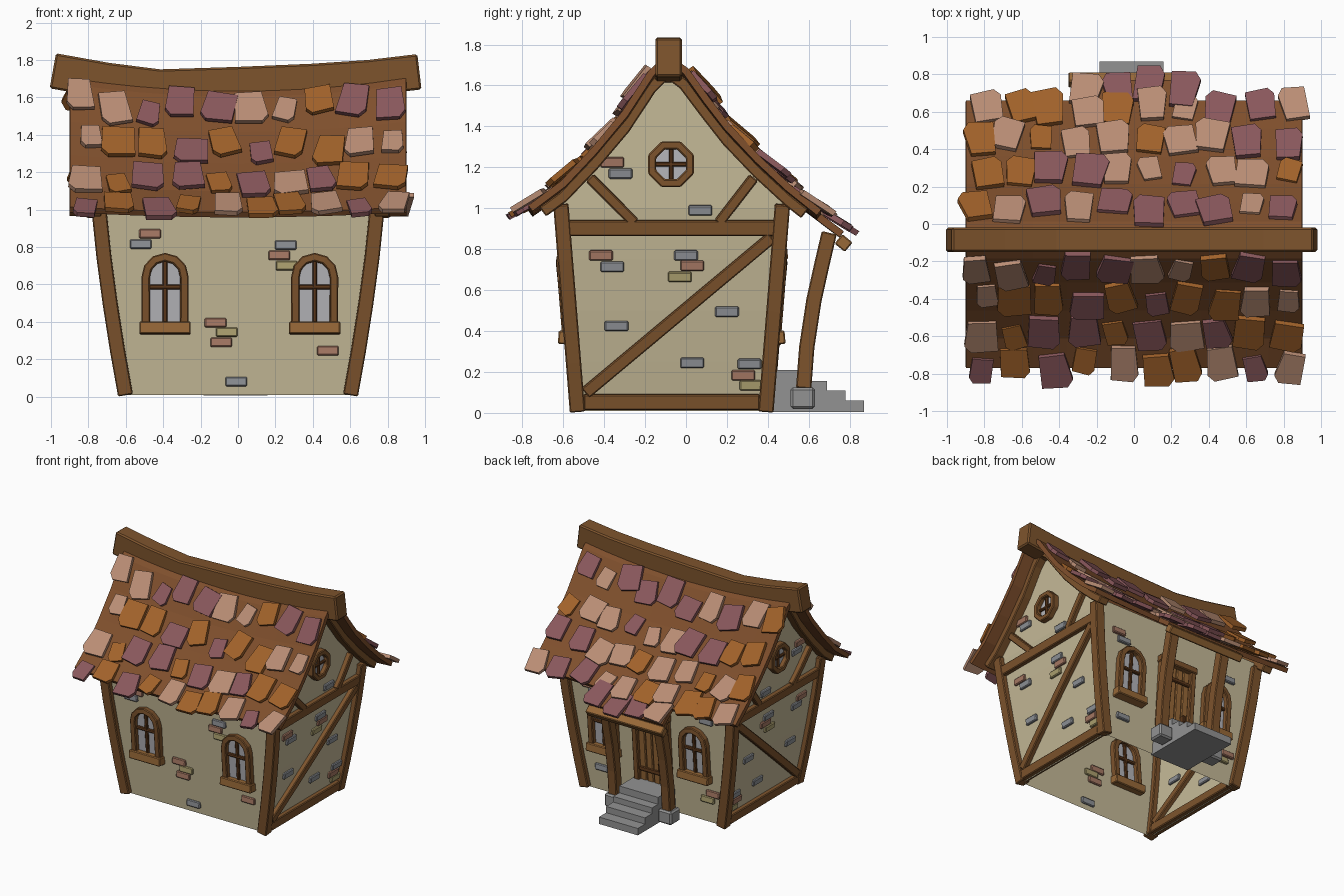
import bpy, bmesh, math, random
from mathutils import Vector as V

if "Cube" in bpy.data.objects:
    bpy.data.objects.remove(bpy.data.objects["Cube"])

random.seed(7)
YC = -0.07  # centre of the house body in y


def mat(name, r, g, b):
    m = bpy.data.materials.new(name)
    m.diffuse_color = [(c / 255) ** 2.2 for c in (r, g, b)] + [1]
    m.use_nodes = True
    m.node_tree.nodes["Principled BSDF"].inputs["Base Color"].default_value = m.diffuse_color
    return m


WOOD, DARK, LIGHT = mat("wood", 124, 84, 48), mat("dark_wood", 92, 58, 32), mat("light_wood", 150, 104, 58)
PLASTER, ROOF = mat("plaster", 196, 184, 150), mat("roof_brown", 126, 80, 48)
STONE, GLASS = mat("stone", 145, 145, 145), mat("glass", 180, 180, 185)
TILES = [mat("tile_pink", 184, 140, 116), mat("tile_mauve", 136, 88, 92), mat("tile_orange", 160, 98, 46)]
BRICK = {"r": mat("brick_red", 165, 120, 100), "g": mat("brick_grey", 140, 143, 148), "y": mat("brick_ochre", 170, 158, 110)}


def finish(name, bm, m, bevel=0.0):
    bmesh.ops.recalc_face_normals(bm, faces=bm.faces)
    me = bpy.data.meshes.new(name)
    bm.to_mesh(me)
    bm.free()
    ob = bpy.data.objects.new(name, me)
    bpy.context.collection.objects.link(ob)
    me.materials.append(m)
    if bevel:
        mod = ob.modifiers.new("bevel", "BEVEL")
        mod.width, mod.segments = bevel, 1
    return ob


def slab(name, pts, n, d, m, bevel=0.0):
    """Polygon thickened by d about its plane."""
    bm, n = bmesh.new(), V(n).normalized() * d / 2
    a = [bm.verts.new(V(p) - n) for p in pts]
    b = [bm.verts.new(V(p) + n) for p in pts]
    bm.faces.new(a)
    bm.faces.new(b)
    for i in range(len(a)):
        j = (i + 1) % len(a)
        bm.faces.new((a[i], a[j], b[j], b[i]))
    return finish(name, bm, m, bevel)


def beam(name, pts, n, w, d, m=WOOD, closed=False, bevel=0.006):
    """Rectangular section swept along a path; d is the size along n."""
    bm, pts, rings, k = bmesh.new(), [V(p) for p in pts], [], len(pts)
    for i, p in enumerate(pts):
        p0 = pts[i - 1] if closed or i else p
        p1 = pts[(i + 1) % k] if closed or i < k - 1 else p
        t = ((p1 - p).normalized() + (p - p0).normalized()).normalized()
        b = t.cross(V(n)).normalized()
        a = b.cross(t)
        rings.append([bm.verts.new(p + b * s * w / 2 + a * r * d / 2) for s, r in ((-1, -1), (1, -1), (1, 1), (-1, 1))])
    for i in range(k if closed else k - 1):
        r, q = rings[i], rings[(i + 1) % k]
        for j in range(4):
            bm.faces.new((r[j], r[(j + 1) % 4], q[(j + 1) % 4], q[j]))
    if not closed:
        bm.faces.new(rings[0])
        bm.faces.new(rings[-1])
    return finish(name, bm, m, bevel)


def box(name, x0, x1, y0, y1, z0, z1, m, bevel=0.0):
    z = (z0 + z1) / 2
    return slab(name, [(x0, y0, z), (x1, y0, z), (x1, y1, z), (x0, y1, z)], (0, 0, 1), z1 - z0, m, bevel)


# Flared wall surface: half sizes by height, and points on each wall
def hx(z):
    z = min(z, 1)
    return 0.6 + 0.19 * z - 0.045 * z * z


def hy(z):
    return 0.46 + 0.08 * z


def P(side, u, z):
    return {"front": V((u, YC - hy(z), z)), "back": V((u, YC + hy(z), z)),
            "right": V((hx(z), u, z)), "left": V((-hx(z), u, z))}[side]


NORMAL = {"front": (0, -1, 0.08), "back": (0, 1, 0.08), "right": (1, 0, -0.1), "left": (-1, 0, -0.1)}

# Roof profile (y, z), concave on both slopes and sagging towards the middle
PROFILE = [(-0.76, 1.0), (-0.6, 1.12), (-0.45, 1.28), (-0.3, 1.46), (-0.17, 1.66), (-0.09, 1.74),
           (0.0, 1.67), (0.1, 1.53), (0.2, 1.40), (0.35, 1.24), (0.5, 1.10), (0.65, 0.98)]


def roof(x, y):
    i = 0
    while i < len(PROFILE) - 2 and y > PROFILE[i + 1][0]:
        i += 1
    (a, za), (b, zb) = PROFILE[i], PROFILE[i + 1]
    z = za + (zb - za) * (y - a) / (b - a)
    return V((x, y, z - 0.07 * (1 - (x / 0.9) ** 2) * (0.35 + 0.65 * (z - 0.95) / 0.75)))


def roof_sheet(name, xs, ys):
    bm = bmesh.new()
    g = [[bm.verts.new(roof(x, y)) for y in ys] for x in xs]
    for i in range(len(xs) - 1):
        for j in range(len(ys) - 1):
            bm.faces.new((g[i][j], g[i + 1][j], g[i + 1][j + 1], g[i][j + 1]))
    ob = finish(name, bm, ROOF)
    mod = ob.modifiers.new("thickness", "SOLIDIFY")
    mod.thickness, mod.offset = 0.035, 0


# Open wall shell with gables
bm, rings = bmesh.new(), []
for z in (0.01, 0.25, 0.5, 0.75, 1.0, 1.06):
    rings.append([bm.verts.new((sx * hx(z), YC + sy * hy(z), z)) for sx, sy in ((-1, -1), (1, -1), (1, 1), (-1, 1))])
for r, q in zip(rings, rings[1:]):
    for j in range(4):
        bm.faces.new((r[j], r[(j + 1) % 4], q[(j + 1) % 4], q[j]))
for a, b, s in ((rings[-1][1], rings[-1][2], 1), (rings[-1][0], rings[-1][3], -1)):
    top = [bm.verts.new(roof(s * hx(1), y) - V((0, 0, 0.03))) for y, z in PROFILE[1:-2]]
    bm.faces.new([a] + top + [b])
finish("walls", bm, PLASTER)

roof_sheet("roof", [-0.9 + 0.18 * i for i in range(11)], [p[0] for p in PROFILE])
roof_sheet("porch_roof", [-0.33, 0, 0.31], [0.6, 0.76])
beam("ridge_beam", [(x, -0.085, z) for x, z in ((-0.99, 1.742), (-0.7, 1.69), (-0.42, 1.655), (0, 1.668),
     (0.4, 1.685), (0.7, 1.705), (0.97, 1.737))], (0, 1, 0), 0.19, 0.13, bevel=0.01)

# Roof shingles: irregular clipped tiles in staggered rows
def shingle(x, y, w, h, ang, m, lift):
    s = 1 if y > -0.09 else -1
    p = roof(x, y)
    down = (roof(x, y + s * 0.04) - roof(x, y - s * 0.04)).normalized()
    across = (roof(x + 0.04, y) - roof(x - 0.04, y)).normalized()
    n = across.cross(down) * s
    n = n if n.z > 0 else -n
    down = (down + n * 0.1).normalized()
    u = across * math.cos(ang) + down * math.sin(ang)
    v = down * math.cos(ang) - across * math.sin(ang)
    f, k = random.choice((-1, 1)), random.uniform(0.75, 0.95)
    shape = [(-k, -1), (k, -0.95), (1, 0.55), (0.6, 0.95), (-0.95, 0.8)]
    slab("roof_shingle", [p + n * lift + u * a * f * w / 2 + v * b * h / 2 for a, b in shape], n, 0.028, m)


def row(y, x0, x1, count):
    for i in range(count):
        x = x0 + (x1 - x0) * (i + 0.5) / count + random.uniform(-0.025, 0.025)
        big = random.random() < 0.75
        shingle(x, y + random.uniform(-0.03, 0.03), random.uniform(0.15, 0.19) if big else 0.12,
                random.uniform(0.18, 0.23) if big else 0.16, random.uniform(-0.25, 0.25),
                random.choice(TILES), random.uniform(0.03, 0.045) if big else 0.025)


for k, (yf, yb) in enumerate(((-0.22, 0.07), (-0.39, 0.26), (-0.56, 0.43), (-0.74, 0.60))):
    off = 0.03 * (k % 2)
    row(yf, -0.93 + off, 0.9 + off, 10)
    row(yb, -0.93 + off, 0.9 + off, 10)
row(0.70, -0.36, 0.36, 4)

# Corner posts
for sx in (-1, 1):
    for sy in (-1, 1):
        beam("corner_post", [(sx * hx(z), YC + sy * hy(z), z) for z in (0.01, 0.25, 0.5, 0.75, 1.02)], (1, 0, 0), 0.075, 0.08)

# Windows
def window(side, u):
    n = NORMAL[side]
    arc = [math.pi * i / 6 for i in range(7)]
    arch = lambda r, z0: [P(side, u - r, z0)] + [P(side, u - r * math.cos(a), 0.64 + r * math.sin(a)) for a in arc] + [P(side, u + r, z0)]
    beam("window_frame", arch(0.103, 0.37), n, 0.045, 0.09)
    slab("window_glass", arch(0.09, 0.37), n, 0.02, GLASS)
    beam("window_bar", [P(side, u, 0.38), P(side, u, 0.74)], n, 0.026, 0.05, DARK)
    beam("window_bar", [P(side, u - 0.09, 0.585), P(side, u + 0.09, 0.585)], n, 0.026, 0.05, DARK)
    beam("window_sill", [P(side, u - 0.137, 0.365), P(side, u + 0.137, 0.365)], n, 0.065, 0.13, LIGHT)


for side in ("front", "back"):
    for u in (-0.39, 0.41):
        window(side, u)

# Gable timbering and round windows
for side in ("right", "left"):
    n = NORMAL[side]
    s = 1 if side == "right" else -1
    for u0, z0, u1, z1, w in ((-0.5, 0.055, 0.36, 0.055, 0.075), (-0.58, 0.905, 0.44, 0.905, 0.075),
                              (-0.49, 0.1, 0.42, 0.86, 0.06), (-0.47, 1.15, -0.25, 0.93, 0.05), (0.33, 1.15, 0.16, 0.93, 0.05)):
        beam("gable_timber", [P(side, u0 + (u1 - u0) * t / 4, z0 + (z1 - z0) * t / 4) for t in range(5)], n, w, 0.07)
    for ys in ((-0.7, -0.6, -0.45, -0.3, -0.17, -0.1), (0.58, 0.5, 0.35, 0.2, 0.1, -0.01, -0.07)):
        beam("gable_rafter", [roof(s * 0.77, y) - V((0, 0, 0.055)) for y in ys], (1, 0, 0), 0.055, 0.08)
    octagon = lambda r: [P(side, -0.073 + r * math.cos(a), 1.215 + r * math.sin(a)) for a in [math.pi * (i + 0.5) / 4 for i in range(8)]]
    beam("round_window_frame", octagon(0.1), (1, 0, 0), 0.042, 0.09, closed=True)
    slab("round_window_glass", octagon(0.09), (1, 0, 0), 0.02, GLASS)
    beam("round_window_bar", [P(side, -0.073, 1.13), P(side, -0.073, 1.3)], (1, 0, 0), 0.022, 0.05, DARK)
    beam("round_window_bar", [P(side, -0.16, 1.215), P(side, 0.014, 1.215)], (1, 0, 0), 0.022, 0.05, DARK)

# Exposed bricks
LONG = [(-.47, .87, "r"), (-.52, .815, "g"), (.255, .81, "g"), (.22, .755, "r"), (.26, .70, "y"), (-.12, .395, "r"),
        (-.06, .345, "y"), (-.09, .29, "r"), (.48, .245, "r"), (-.01, .08, "g")]
GABLE = [(-.415, .77, "r"), (-.36, .715, "g"), (0, .77, "g"), (.03, .72, "r"), (-.03, .665, "y"), (-.34, .425, "g"),
         (.2, .495, "g"), (.03, .245, "g"), (.31, .24, "g"), (.28, .185, "r"), (.32, .135, "y"), (.07, .99, "g"),
         (-.32, 1.17, "g"), (-.36, 1.225, "r")]
BACK = [(.53, .86, "r"), (.48, .805, "g"), (-.5, .84, "g"), (-.53, .25, "r"), (-.48, .195, "y"), (.45, .2, "g")]
for side, bricks in (("front", LONG), ("back", BACK), ("right", GABLE), ("left", GABLE)):
    for u, z, c in bricks:
        beam("brick", [P(side, u - 0.058, z), P(side, u + 0.058, z)], NORMAL[side], 0.05, 0.035, BRICK[c])

# Door with planks, frame and handle
XC, N = -0.015, NORMAL["back"]
for i in range(4):
    x = XC - 0.09 + 0.06 * i
    beam("door_plank", [P("back", x, 0.2), P("back", x, 0.75)], N, 0.055, 0.035, LIGHT)
for s in (-1, 1):
    beam("door_jamb", [P("back", XC + s * 0.14, 0.2), P("back", XC + s * 0.14, 0.79)], N, 0.045, 0.08)
beam("door_lintel", [P("back", XC - 0.17, 0.775), P("back", XC + 0.17, 0.775)], N, 0.055, 0.09)
for z in (0.3, 0.65):
    beam("door_brace", [P("back", XC - 0.12, z), P("back", XC + 0.12, z)], N, 0.035, 0.055, DARK)
box("door_handle", XC - 0.09, XC - 0.06, 0.41, 0.465, 0.33, 0.39, DARK, 0.006)

# Porch steps, posts and beam
for y1, z1 in ((0.615, 0.21), (0.69, 0.155), (0.78, 0.11), (0.87, 0.06)):
    box("porch_step", -0.185, 0.157, 0.38, y1, 0.005, z1, STONE)
for s in (-1, 1):
    x = XC + s * 0.235
    box("post_base", x - 0.06, x + 0.06, 0.51, 0.63, 0.02, 0.125, STONE, 0.012)
    beam("porch_post", [(x, y, z) for y, z in ((0.575, 0.12), (0.59, 0.32), (0.625, 0.55), (0.665, 0.73), (0.70, 0.88))], (1, 0, 0), 0.075, 0.075)
beam("porch_beam", [(-0.35, 0.77, 0.83), (0.32, 0.77, 0.83)], (0, 0.64, 0.77), 0.065, 0.06, LIGHT)
